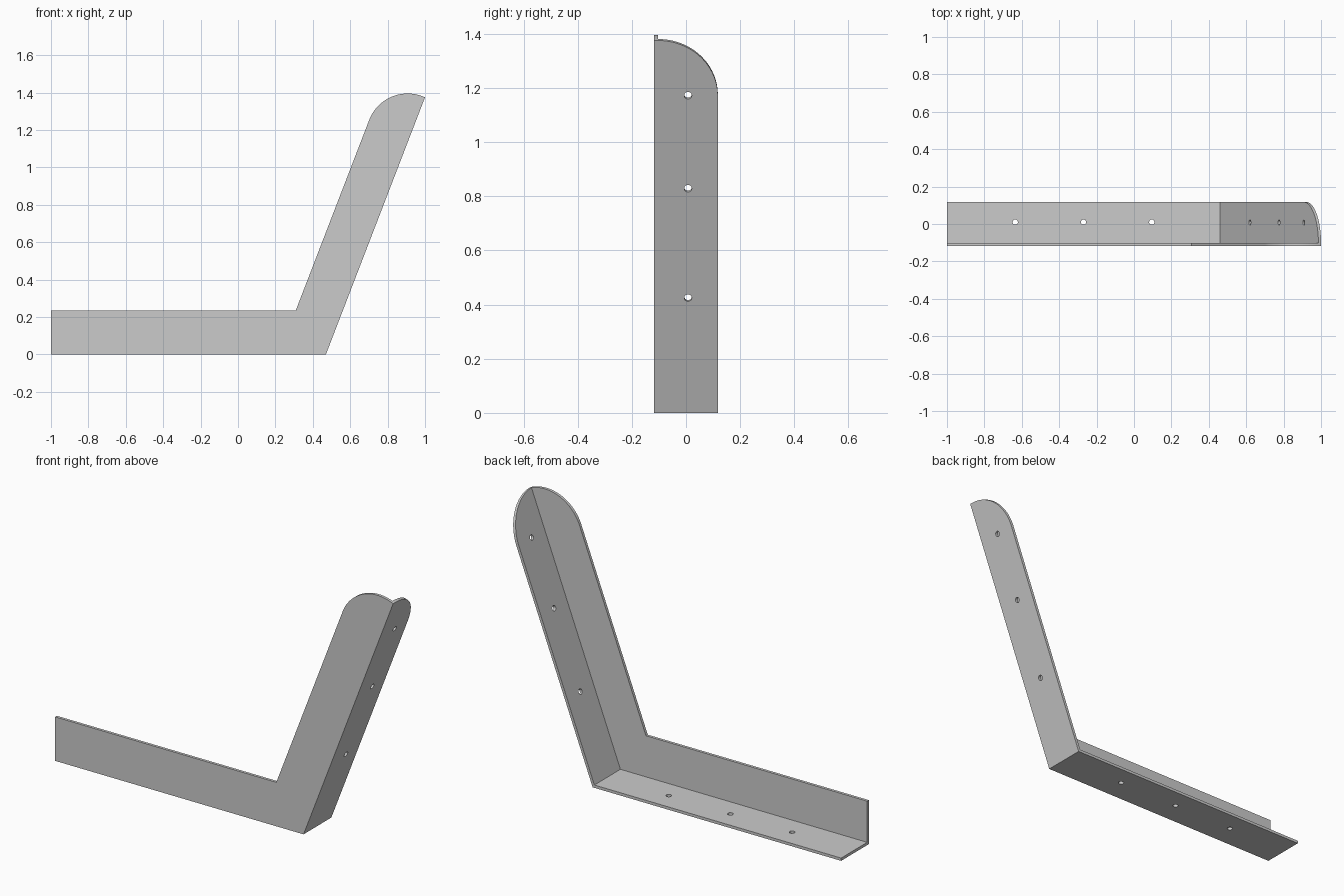
import bpy, bmesh, math
from mathutils import Vector

if "Cube" in bpy.data.objects:
    bpy.data.objects.remove(bpy.data.objects["Cube"])

T, W, R = 0.015, 0.235, 0.22            # sheet thickness, leg width, end radius
CORNER = Vector((0.47, 0, 0))           # outer corner of the bend
END = Vector((1.0, 0, 1.375))           # outer tip of the raised arm
U = (END - CORNER).normalized()         # along the arm
N = Vector((-U.z, 0, U.x))              # across the arm, towards the inside
Y = Vector((0, 1, 0))
LEN = (END - CORNER).length
FRONT, BACK = -W / 2, W / 2


def arm(s, n, y=0.0):
    return CORNER + U * s + N * n + Y * y


def prism(name, points, offset):
    bm = bmesh.new()
    face = bm.faces.new([bm.verts.new(p) for p in points])
    out = bmesh.ops.extrude_face_region(bm, geom=[face])
    moved = [v for v in out["geom"] if isinstance(v, bmesh.types.BMVert)]
    bmesh.ops.translate(bm, verts=moved, vec=offset)
    bmesh.ops.recalc_face_normals(bm, faces=bm.faces)
    mesh = bpy.data.meshes.new(name)
    bm.to_mesh(mesh)
    bm.free()
    ob = bpy.data.objects.new(name, mesh)
    bpy.context.collection.objects.link(ob)
    return ob


def cut(target, cutter):
    cutter.hide_render = True
    mod = target.modifiers.new("cut", "BOOLEAN")
    mod.operation, mod.solver, mod.object = "DIFFERENCE", "EXACT", cutter
    bpy.context.view_layer.objects.active = target
    bpy.ops.object.modifier_apply(modifier=mod.name)
    bpy.data.objects.remove(cutter, do_unlink=True)


def inner_corner(d):
    # point at distance d inside both legs
    return Vector((CORNER.x - d * (1 - U.x) / U.z, 0, d))


angles = [math.pi / 2 * i / 32 for i in range(33)]

# Full-width bent block with a rounded arm end
front = Y * FRONT
outline = [Vector((-1, 0, 0)), CORNER, END]
outline += [arm(LEN - R + R * math.cos(a), T + (W - T) * math.sin(a)) for a in angles]
outline += [inner_corner(W), Vector((-1, 0, W))]
bracket = prism("angle_bracket", [p + front for p in outline], Y * W)

# Hollow out the inside, leaving the web and two flanges
pocket = [Vector((-1.3, 0, T)), inner_corner(T), arm(LEN + 0.3, T),
          arm(LEN + 0.3, 1.0), Vector((-1.3, 0, 1.5))]
cut(bracket, prism("pocket_cutter", [p + Y * (FRONT + T) for p in pocket], Y * 0.5))

# Round the end of the arm flange
y0 = FRONT + T
rounding = [arm(LEN - R + R * math.cos(a), -0.05, y0 + (BACK - y0) * math.sin(a)) for a in angles]
rounding += [arm(LEN - R, -0.05, 0.3), arm(LEN + 0.2, -0.05, 0.3), arm(LEN + 0.2, -0.05, y0)]
cut(bracket, prism("rounding_cutter", rounding, N * 0.1))

# Screw holes through both flanges
X, Z = Vector((1, 0, 0)), Vector((0, 0, 1))
holes = [(Vector((x, 0.01, 0)), X, Z) for x in (-0.635, -0.27, 0.095)]
holes += [(arm(s, 0, 0.0075), U, N) for s in (0.455, 0.888, 1.256)]
for centre, along, axis in holes:
    ring = [centre - axis * 0.05 + 0.014 * (along * math.cos(a) + Y * math.sin(a))
            for a in (math.tau * i / 24 for i in range(24))]
    cut(bracket, prism("hole_cutter", ring, axis * 0.1))

bpy.ops.object.select_all(action="DESELECT")
bracket.select_set(True)
bpy.context.view_layer.objects.active = bracket
bpy.ops.object.shade_smooth_by_angle(angle=math.radians(30))
